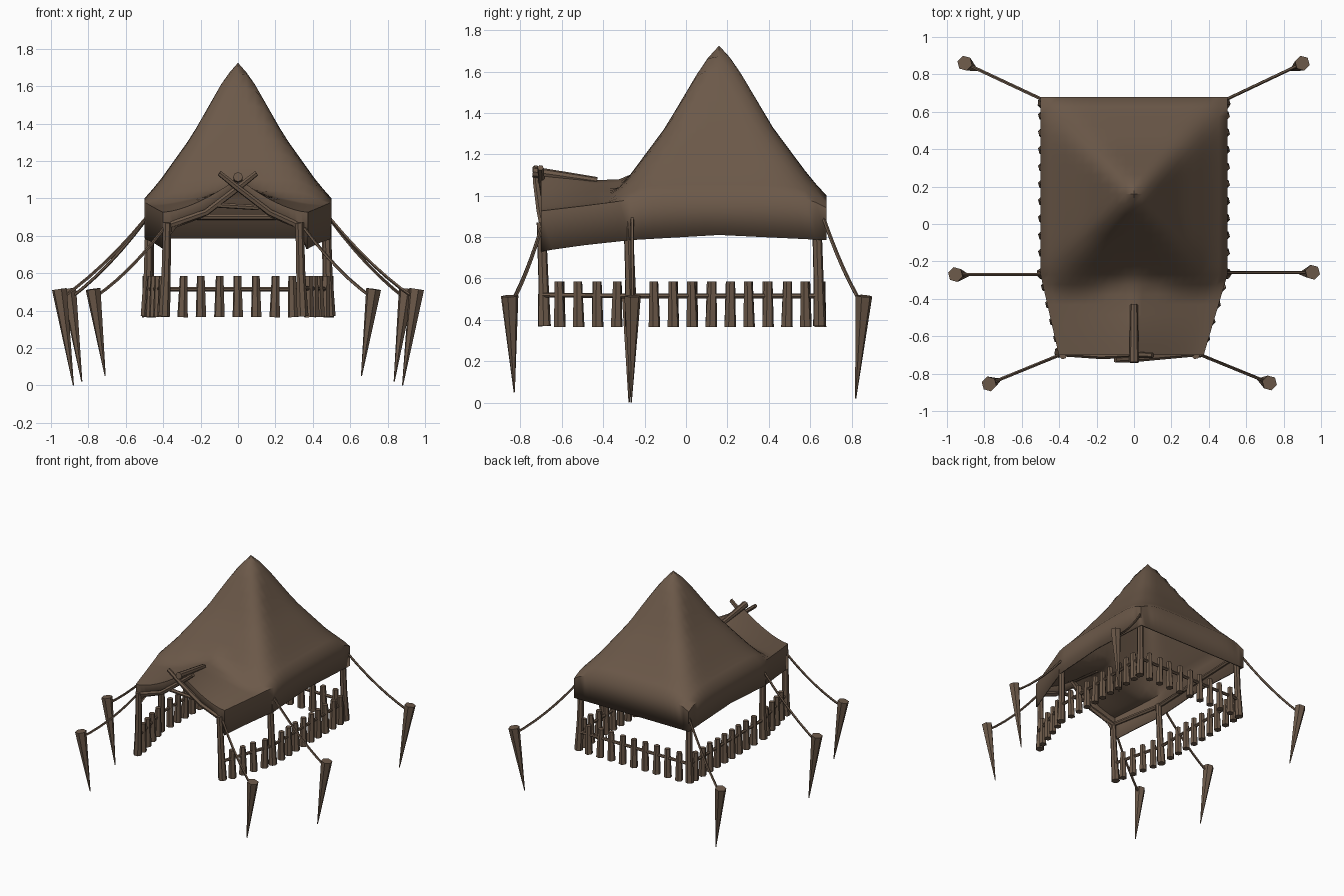
import bpy, bmesh, math, random
from mathutils import Vector

if "Cube" in bpy.data.objects:
    bpy.data.objects.remove(bpy.data.objects["Cube"])
random.seed(4)

mat = bpy.data.materials.new("weathered brown")
mat.diffuse_color = (0.15, 0.10, 0.067, 1)
mat.use_nodes = True
mat.node_tree.nodes["Principled BSDF"].inputs["Base Color"].default_value = mat.diffuse_color


def finish(bm, name, angle=35):
    bmesh.ops.recalc_face_normals(bm, faces=bm.faces)
    me = bpy.data.meshes.new(name)
    bm.to_mesh(me)
    bm.free()
    ob = bpy.data.objects.new(name, me)
    bpy.context.collection.objects.link(ob)
    me.materials.append(mat)
    bpy.ops.object.select_all(action='DESELECT')
    ob.select_set(True)
    bpy.context.view_layer.objects.active = ob
    bpy.ops.object.shade_smooth_by_angle(angle=math.radians(angle))
    return ob


def tube(bm, pts, radii, sides=6):
    """Capped tube through points with a radius at each point."""
    pts = [Vector(p) for p in pts]
    axis = (pts[-1] - pts[0]).normalized()
    u = axis.orthogonal().normalized()
    v = axis.cross(u)
    rings = []
    for p, r in zip(pts, radii):
        rings.append([bm.verts.new(p + r * (math.cos(a) * u + math.sin(a) * v))
                      for a in (2 * math.pi * k / sides for k in range(sides))])
    for a, b in zip(rings, rings[1:]):
        for k in range(sides):
            j = (k + 1) % sides
            bm.faces.new((a[k], a[j], b[j], b[k]))
    bm.faces.new(rings[0])
    bm.faces.new(rings[-1])


def rod(name, pts, radii, sides=6):
    bm = bmesh.new()
    tube(bm, pts, radii, sides)
    return finish(bm, name)


def lerp(t, table):
    """Piecewise linear lookup, extrapolating past the last entry."""
    if t <= table[0][0]:
        return table[0][1]
    for (a, p), (b, q) in zip(table, table[1:]):
        if t <= b or (b, q) == table[-1]:
            return p + (q - p) * (t - a) / (b - a)


# Canopy: peaked roof, saddle-shaped porch, hanging skirt
PEAK = [(0, 1.725), (0.14, 1.645), (0.5, 1.33), (0.85, 1.085), (1, 1.0)]
RIDGE = [(-0.71, 1.11), (-0.43, 1.075), (-0.3, 1.08), (0, 1.0)]
EAVE = [(-0.71, 0.925), (-0.5, 0.95), (-0.27, 0.98), (0, 0.9)]
HEM = [(-0.71, 0.73), (-0.5, 0.76), (-0.27, 0.785), (0.16, 0.81), (0.68, 0.785)]
LIP = [(0, 1.045), (0.45, 0.90), (0.85, 0.84), (1, 0.73)]


def roof_z(s, y):
    d = (abs(s) ** 7 + (abs(y - 0.16) / 0.52) ** 7) ** (1 / 7)
    z = lerp(d, PEAK)
    if y < -0.15:
        e = lerp(y, EAVE)
        z = max(z, e + (lerp(y, RIDGE) - e) * (1 - abs(s)) ** 1.6)
    return z


def roof_x(s, y):
    side = 0.37 if s > 0 else 0.40
    return s * lerp(y, [(-0.71, side), (-0.27, 0.5), (0.68, 0.5)])


ys = [-0.70 + 0.86 * i / 16 for i in range(16)] + [0.16 + 0.52 * i / 10 for i in range(11)]
ss = [i / 11 for i in range(-11, 12)]
bm = bmesh.new()
grid = [[bm.verts.new((roof_x(s, y), y, roof_z(s, y))) for s in ss] for y in ys]
for a, b in zip(grid, grid[1:]):
    for k in range(len(ss) - 1):
        bm.faces.new((a[k], a[k + 1], b[k + 1], b[k]))
ny, ns = len(ys), len(ss)
loop = [(0, k) for k in range(ns)] + [(i, ns - 1) for i in range(1, ny)]
loop += [(ny - 1, k) for k in range(ns - 2, -1, -1)] + [(i, 0) for i in range(ny - 2, 0, -1)]
low = []
for i, k in loop:
    v = grid[i][k].co
    z = lerp(abs(ss[k]), LIP) if i == 0 else lerp(v.y, HEM)
    low.append(bm.verts.new((v.x, v.y, z)))
for n, (i, k) in enumerate(loop):
    m = (n + 1) % len(loop)
    bm.faces.new((grid[i][k], low[n], low[m], grid[loop[m][0]][loop[m][1]]))
canopy = finish(bm, "canopy", 50)
mod = canopy.modifiers.new("cloth", 'SOLIDIFY')
mod.thickness = 0.01
mod.offset = -1

# Posts: front, middle and back on each side
corners = {1: [(0.335, -0.69), (0.48, -0.27), (0.475, 0.64)],
           -1: [(-0.385, -0.69), (-0.48, -0.27), (-0.475, 0.64)]}
for side, name in ((1, "right"), (-1, "left")):
    for (x, y), part, top in zip(corners[side], ("front", "middle", "back"), (0.87, 0.88, 0.93)):
        rod(f"{part}_{name}_post", [(x + side * 0.01, y + 0.005, 0.37), (x, y, 0.6),
            (x - side * 0.006, y - 0.01, top)], [0.032, 0.025, 0.023], 7)

    # Eave beams inside the canopy
    f, m, b = corners[side]
    rod(f"front_{name}_beam", [(*f, 0.86), (*m, 0.87)], [0.016, 0.016])
    rod(f"back_{name}_beam", [(*m, 0.87), (*b, 0.90)], [0.016, 0.016])

    # Crossed porch rafters
    rod(f"{name}_porch_rafter", [(f[0], -0.69, 0.85), (side * 0.17, -0.705, 0.925),
        (0, -0.71 - side * 0.012, 1.055), (-side * 0.10, -0.715 - side * 0.012, 1.135)],
        [0.018, 0.018, 0.017, 0.015])
rod("back_beam", [(-0.475, 0.64, 0.90), (0.475, 0.64, 0.90)], [0.016, 0.016])
rod("porch_tie_bar", [(-0.13, -0.70, 0.965), (0.11, -0.70, 0.95)], [0.014, 0.014])
rod("porch_ridge_pole", [(0, -0.74, 1.115), (0, -0.43, 1.07)], [0.026, 0.02], 8)


# Fence: tapered pickets and a thin rail on three sides
def picket(bm, x, y):
    dx, dy = random.uniform(-0.006, 0.006), random.uniform(-0.006, 0.006)
    tube(bm, [(x, y, 0.365), (x + dx, y + dy, 0.585)], [0.029, 0.021], 6)


for side, name in ((1, "right"), (-1, "left")):
    fx = 0.355 if side > 0 else 0.385
    path = [(-0.69, fx), (-0.27, 0.485), (0.65, 0.485)]
    bm = bmesh.new()
    for n in range(14):
        y = -0.61 + n * 0.0915
        if n != 4:
            picket(bm, side * lerp(y, path), y)
    finish(bm, f"{name}_pickets")
    rod(f"{name}_front_rail", [(side * fx, -0.69, 0.52), (side * 0.485, -0.27, 0.515)], [0.012] * 2)
    rod(f"{name}_back_rail", [(side * 0.485, -0.27, 0.515), (side * 0.485, 0.65, 0.515)], [0.012] * 2)
bm = bmesh.new()
for n in range(9):
    picket(bm, -0.395 + n * 0.0985, 0.65)
finish(bm, "back_pickets")
rod("back_rail", [(-0.48, 0.65, 0.515), (0.48, 0.65, 0.515)], [0.012] * 2)

# Ground stakes (head, tip) with sagging guy ropes to the canopy
stakes = [
    ((0.725, -0.85), (0.66, -0.83, 0.05), (0.355, -0.70, 0.84)),
    ((-0.775, -0.855), (-0.71, -0.83, 0.05), (-0.395, -0.70, 0.84)),
    ((0.955, -0.258), (0.88, -0.265, 0.0), (0.495, -0.26, 0.89)),
    ((-0.955, -0.27), (-0.88, -0.275, 0.0), (-0.495, -0.27, 0.89)),
    ((0.90, 0.86), (0.835, 0.82, 0.02), (0.49, 0.665, 0.89)),
    ((-0.905, 0.86), (-0.835, 0.82, 0.02), (-0.49, 0.665, 0.89)),
]
for n, (head, tip, tie) in enumerate(stakes, 1):
    top = Vector((*head, 0.515))
    tip = Vector(tip)
    tie = Vector(tie)
    rod(f"stake_{n}", [top, top.lerp(tip, 0.06), tip], [0.041, 0.039, 0.003], 6)
    hook = top.lerp(tip, 0.1)
    pts = [tie.lerp(hook, t / 6) - Vector((0, 0, 0.12 * (t / 6) * (1 - t / 6))) for t in range(7)]
    rod(f"guy_rope_{n}", pts, [0.009] * 7, 5)
